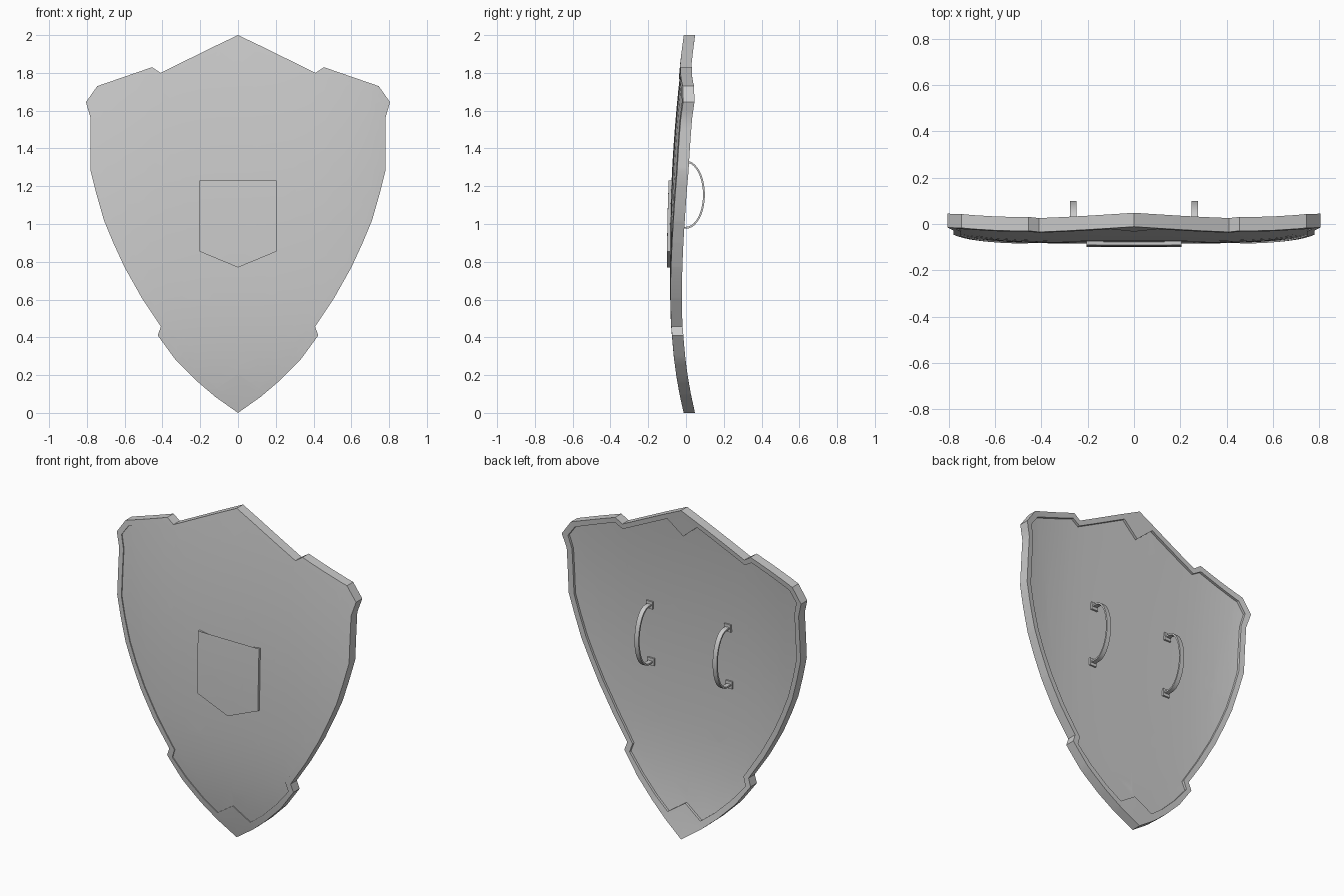
import bpy, bmesh, math
from mathutils import Matrix

if "Cube" in bpy.data.objects:
    bpy.data.objects.remove(bpy.data.objects["Cube"])

# Right half of the rim, top to bottom: outer (x, z) and inner (x, z)
RIM = [
    (0, 2, 0, 1.835), (.13, 1.938, .10, 1.92), (.41, 1.80, .41, 1.768),
    (.455, 1.83, .46, 1.797), (.745, 1.73, .722, 1.703), (.805, 1.645, .768, 1.64),
    (.78, 1.56, .748, 1.56), (.78, 1.28, .748, 1.28), (.75, 1.16, .72, 1.165),
    (.71, 1.02, .68, 1.03), (.66, .90, .632, .912), (.60, .77, .572, .785),
    (.51, .61, .483, .627), (.408, .457, .373, .457), (.425, .41, .39, .405),
    (.33, .28, .302, .30), (.22, .17, .20, .20), (.12, .085, .11, .13),
    (0, 0, 0, .205)]


def bulge(x, z):
    """y of the curved shield front."""
    t = z - .85
    return -.091 + (.06 * t * t if t > 0 else .12 * (-t) ** 2.6) + .09 * x ** 4


def mirror_loop(half):
    return half + [(-x, z) for x, z in half[-2:0:-1]]


def finish(bm, name):
    bmesh.ops.recalc_face_normals(bm, faces=bm.faces[:])
    me = bpy.data.meshes.new(name)
    bm.to_mesh(me)
    bm.free()
    ob = bpy.data.objects.new(name, me)
    bpy.context.collection.objects.link(ob)
    bpy.ops.object.select_all(action='DESELECT')
    ob.select_set(True)
    bpy.context.view_layer.objects.active = ob
    bpy.ops.object.shade_smooth_by_angle(angle=math.radians(25))
    return ob


def curved_slab(name, bm, front, back):
    """Slice a flat sheet into a grid, thicken it and bend it to the bulge."""
    for axis in (0, 2):
        for i in range(-8, 21):
            p, n = [0, 0, 0], [0, 0, 0]
            p[axis], n[axis] = i * .1 + .003, 1
            bmesh.ops.bisect_plane(bm, geom=bm.verts[:] + bm.edges[:] + bm.faces[:],
                                   plane_co=p, plane_no=n, dist=1e-5)
    for v in bm.verts:
        v.co.y = front
    ext = bmesh.ops.extrude_face_region(bm, geom=bm.faces[:])
    for g in ext['geom']:
        if isinstance(g, bmesh.types.BMVert):
            g.co.y = back
    for v in bm.verts:
        v.co.y += bulge(v.co.x, v.co.z)
    return finish(bm, name)


def sheet(loop):
    bm = bmesh.new()
    bm.faces.new([bm.verts.new((x, 0, z)) for x, z in loop])
    bmesh.ops.triangulate(bm, faces=bm.faces[:])
    return bm


outer = mirror_loop([(a, b) for a, b, c, d in RIM])
inner = mirror_loop([(c, d) for a, b, c, d in RIM])

# Raised rim
bm = bmesh.new()
o = [bm.verts.new((x, 0, z)) for x, z in outer]
n = [bm.verts.new((x, 0, z)) for x, z in inner]
for i in range(len(o)):
    j = (i + 1) % len(o)
    bm.faces.new((o[i], o[j], n[j], n[i]))
bmesh.ops.triangulate(bm, faces=bm.faces[:])
curved_slab("shield_rim", bm, 0, .06)

# Recessed panel
curved_slab("shield_panel", sheet(inner), .006, .045)

# Small plaque on the front
plaque = mirror_loop([(0, 1.2), (.205, 1.23), (.205, .855), (0, .77)])
curved_slab("front_plaque", sheet(plaque), -.009, .015)


# Strap handles with square feet on the back
def handle(name, cx):
    bm = bmesh.new()
    zc, rz, ry, w, th = 1.155, .18, .1, .014, .01
    path = [(-.05, 1, 0)]
    path += [(math.sin(a), math.cos(a), 1) for a in (math.pi * k / 20 for k in range(21))]
    path += [(-.05, -1, 0)]
    rings = []
    for s, c, on_arc in path:
        ring = []
        for dx, d in ((-w, 0), (w, 0), (w, th), (-w, th)):
            y = s * (ry - d) if on_arc else s
            ring.append(bm.verts.new((cx + dx, y, zc + c * (rz - d))))
        rings.append(ring)
    for r, q in zip(rings, rings[1:]):
        for i in range(4):
            j = (i + 1) % 4
            bm.faces.new((r[i], r[j], q[j], q[i]))
    bm.faces.new(rings[0])
    bm.faces.new(rings[-1])
    for sgn in (1, -1):
        z = zc + sgn * (rz - th / 2)
        y = bulge(cx, z) + .047
        bmesh.ops.create_cube(bm, size=1, matrix=Matrix.Translation((cx, y, z))
                              @ Matrix.Diagonal((.045, .016, .045, 1)))
    return finish(bm, name)


handle("left_handle", -.263)
handle("right_handle", .263)
